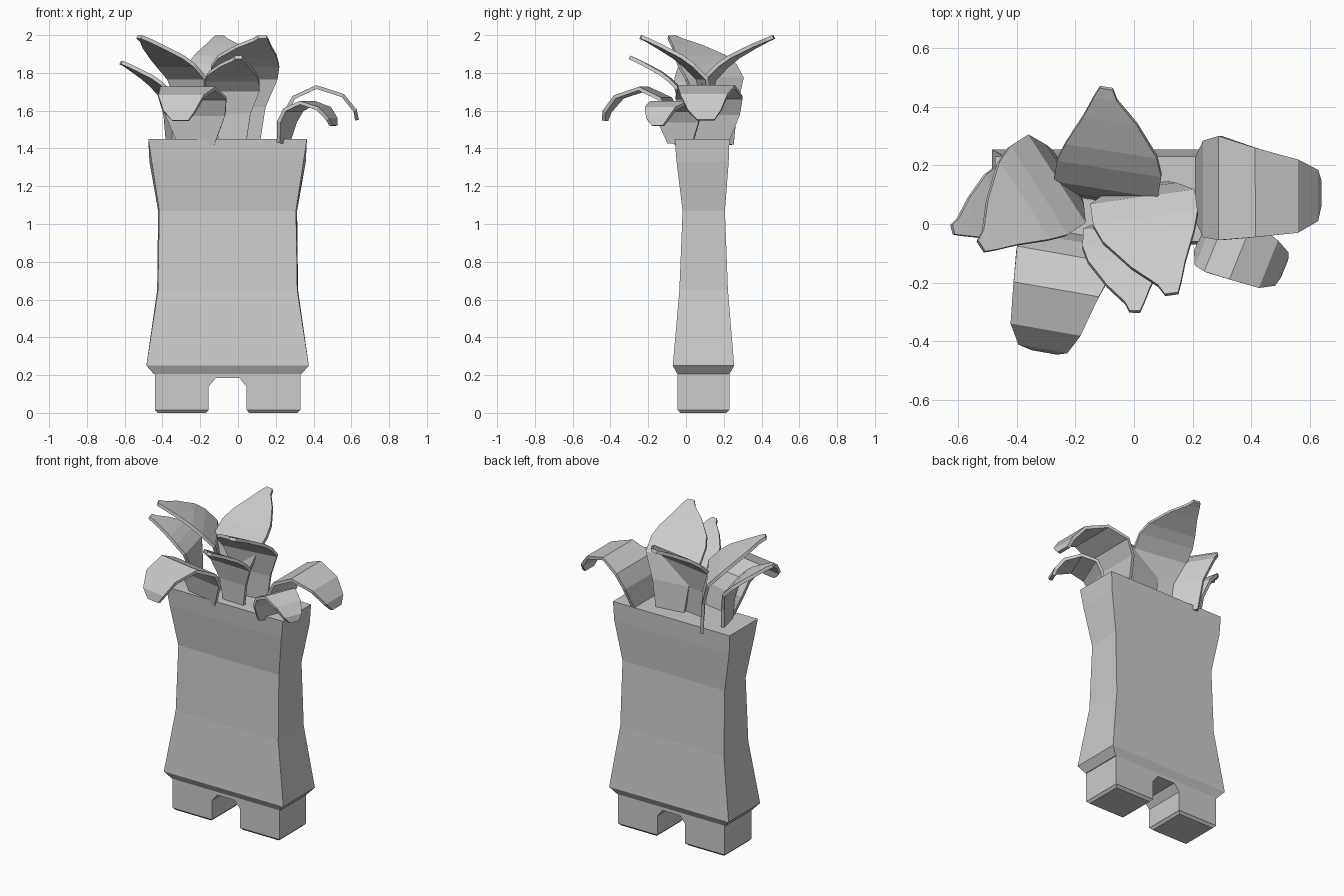
import bpy
import math
from mathutils import Vector

default_cube = bpy.data.objects.get("Cube")
if default_cube:
    bpy.data.objects.remove(default_cube, do_unlink=True)

# Single flat colour
grey = bpy.data.materials.new("plain grey")
grey.use_nodes = True
colour = (0.6, 0.6, 0.6, 1)
grey.diffuse_color = colour
grey.node_tree.nodes["Principled BSDF"].inputs["Base Color"].default_value = colour

MIDDLE_X = -0.055
SOIL_Z = 1.45


def make_object(name, verts, faces):
    mesh = bpy.data.meshes.new(name)
    mesh.from_pydata(verts, [], faces)
    mesh.update()
    mesh.materials.append(grey)
    obj = bpy.data.objects.new(name, mesh)
    bpy.context.collection.objects.link(obj)
    return obj


def loft_box(name, centre_x, sections):
    """Stack rectangles (height, half width, front, back, front taper)."""
    verts, faces = [], []
    for z, half, front, back, taper in sections:
        verts += [(centre_x - half + taper, front, z), (centre_x + half - taper, front, z),
                  (centre_x + half, back, z), (centre_x - half, back, z)]
    for row in range(len(sections) - 1):
        start = row * 4
        for side in range(4):
            after = (side + 1) % 4
            faces.append((start + side, start + after, start + after + 4, start + side + 4))
    last = len(verts) - 4
    faces.append((3, 2, 1, 0))
    faces.append((last, last + 1, last + 2, last + 3))
    return make_object(name, verts, faces)


def extrude_profile(name, outline, front, back):
    """Extrude an x-z outline from front to back."""
    count = len(outline)
    verts = [(x, y, z) for y in (front, back) for x, z in outline]
    faces = [tuple(range(count)), tuple(reversed(range(count, count * 2)))]
    for i in range(count):
        j = (i + 1) % count
        faces.append((j, i, i + count, j + count))
    return make_object(name, verts, faces)


def make_leaf(name, profile, origin, heading, scale):
    """Bend a strip along a heading; rows are (reach, rise, left, right)."""
    angle = math.radians(heading)
    forward = Vector((math.cos(angle), math.sin(angle), 0))
    left_side = Vector((-forward.y, forward.x, 0))
    root = Vector((origin[0], origin[1], SOIL_Z))
    verts, faces = [], []
    for reach, rise, left, right in profile:
        spine = root + forward * reach * scale + Vector((0, 0, rise * scale))
        verts += [spine + left_side * left * scale, spine - left_side * right * scale]
    for row in range(len(profile) - 1):
        a = row * 2
        faces.append((a, a + 1, a + 3, a + 2))
    obj = make_object(name, verts, faces)
    thickness = obj.modifiers.new("Thickness", "SOLIDIFY")
    thickness.thickness = 0.02
    thickness.offset = 0
    return obj


# Waisted planter body with a flared skirt
loft_box("planter_body", MIDDLE_X, [
    (0.205, 0.39, -0.045, 0.23, 0),
    (0.25, 0.43, -0.07, 0.255, 0),
    (0.65, 0.373, -0.035, 0.222, 0.004),
    (1.07, 0.368, -0.018, 0.206, 0.006),
    (1.33, 0.414, -0.05, 0.226, 0.012),
    (SOIL_Z, 0.42, -0.06, 0.23, 0),
])

# Base with two feet and a chamfered arch between them
half_outline = [(0.1, 0.015), (0.1, 0.14), (0.062, 0.185)]
left_half = [(MIDDLE_X + x, z) for x, z in half_outline]
right_half = [(MIDDLE_X - x, z) for x, z in reversed(half_outline)]
outer = 0.385
outline = [(MIDDLE_X - outer, 0.015)] + right_half[::-1] + left_half[::-1]
outline += [(MIDDLE_X + outer, 0.015), (MIDDLE_X + outer, 0.21), (MIDDLE_X - outer, 0.21)]
extrude_profile("planter_base", outline, -0.045, 0.23)

# Bevelled soles
for name, sign in (("left_sole", 1), ("right_sole", -1)):
    loft_box(name, MIDDLE_X + sign * 0.2425, [
        (0, 0.128, -0.03, 0.215, 0), (0.016, 0.1425, -0.045, 0.23, 0)])

# Upright leaves: narrow stem, wide fold, tapering tip swept to the left
upright = [
    (-0.04, -0.03, 0.09, 0.09), (-0.03, 0.17, 0.12, 0.12),
    (0, 0.32, 0.18, 0.18), (0.07, 0.39, 0.18, 0.18),
    (0.13, 0.435, 0.16, 0.155), (0.23, 0.49, 0.115, 0.07),
    (0.3, 0.525, 0.09, -0.01), (0.335, 0.54, 0.075, -0.03),
]
for name, x, y, heading, scale in (
        ("back_leaf", -0.095, 0.125, 81, 1),
        ("centre_leaf", 0.03, 0.085, 278, 1),
        ("right_tall_leaf", -0.27, 0.15, 213, 1),
        ("front_leaf", -0.03, -0.03, 268, 0.8),
        ("right_low_leaf", -0.385, 0.08, 194, 0.75)):
    make_leaf(name, upright, (x, y), heading, scale)

# Drooping leaves: arch over and hang down at the tip
drooping = [
    (0, -0.03, 0.1, 0.1), (0.03, 0.13, 0.165, 0.165),
    (0.08, 0.22, 0.18, 0.175), (0.2, 0.275, 0.14, 0.165),
    (0.34, 0.23, 0.1, 0.15), (0.405, 0.15, 0.065, 0.11),
    (0.415, 0.1, 0.03, 0.06),
]
for name, x, y, heading, scale in (
        ("left_droop_leaf", 0.215, 0.12, 0, 1),
        ("left_small_leaf", 0.24, -0.03, -22, 0.7),
        ("front_droop_leaf", -0.22, -0.035, 260, 0.97)):
    make_leaf(name, drooping, (x, y), heading, scale)
